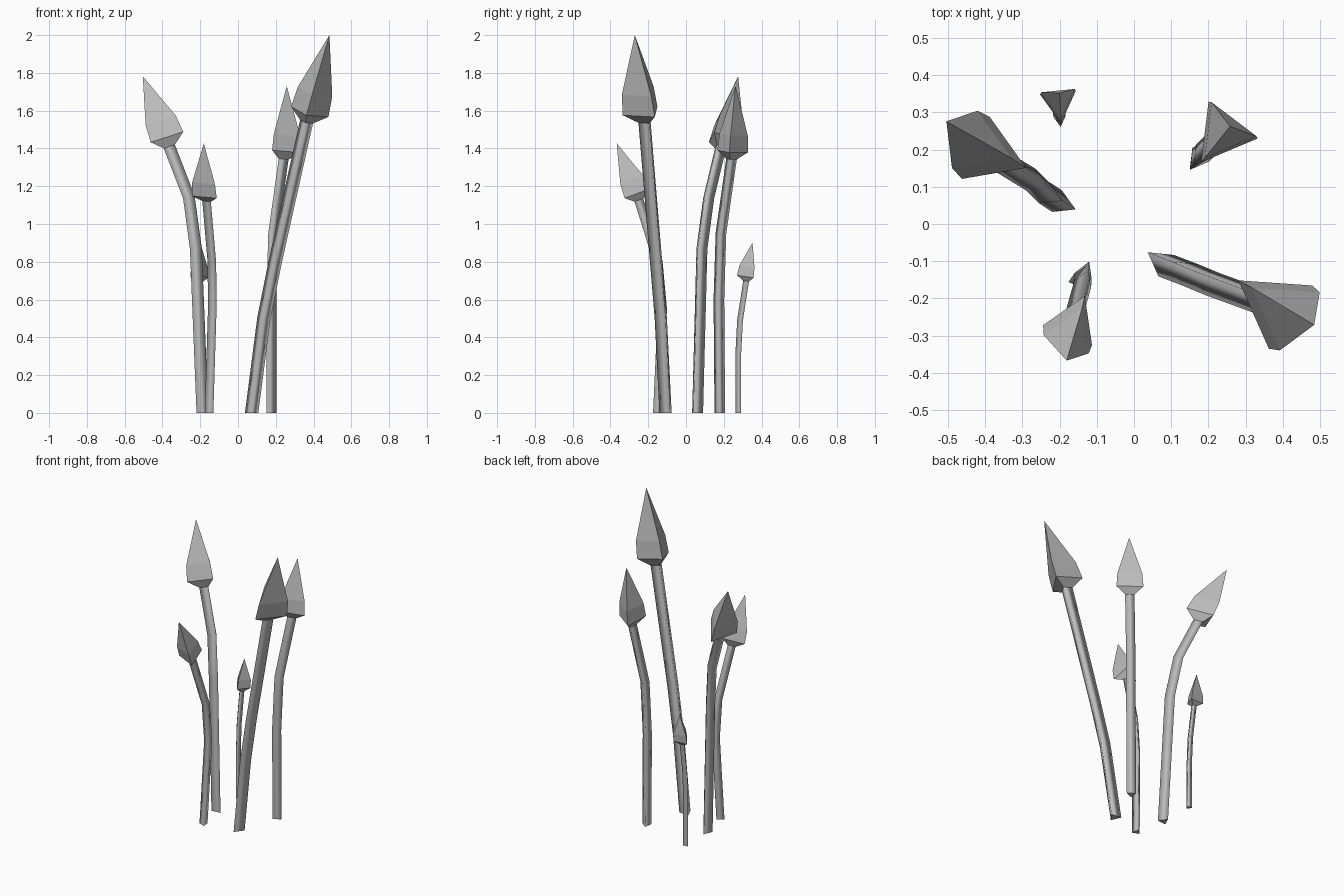
import bpy, bmesh, math
from mathutils import Vector

cube = bpy.data.objects.get("Cube")
if cube:
    bpy.data.objects.remove(cube, do_unlink=True)

grey = bpy.data.materials.new("plain grey")
grey.use_nodes = True
colour = (0.5, 0.5, 0.5, 1)
grey.diffuse_color = colour
grey.node_tree.nodes["Principled BSDF"].inputs["Base Color"].default_value = colour


def ring(bm, centre, axis, radius, turn):
    """Triangular ring square to the axis; turn is the plan angle of its first corner."""
    axis = axis.normalized()
    ref = Vector((math.cos(turn), math.sin(turn), 0))
    u = (ref - axis * ref.dot(axis)).normalized()
    v = axis.cross(u)
    angles = [math.tau * i / 3 for i in range(3)]
    return [bm.verts.new(centre + radius * (u * math.cos(a) + v * math.sin(a))) for a in angles]


def bridge(bm, low, high, smooth):
    for i in range(3):
        j = (i + 1) % 3
        bm.faces.new((low[i], low[j], high[j], high[i])).smooth = smooth


def finish(bm, name):
    bmesh.ops.recalc_face_normals(bm, faces=bm.faces)
    mesh = bpy.data.meshes.new(name)
    bm.to_mesh(mesh)
    bm.free()
    mesh.materials.append(grey)
    bpy.context.collection.objects.link(bpy.data.objects.new(name, mesh))


def stalk(name, path, tip, size, turn):
    """Bent three-sided stem carrying a three-sided bud of the given radius."""
    path, tip, turn = [Vector(p) for p in path], Vector(tip), math.radians(turn)
    neck = path[-1]
    axis = (tip - neck).normalized()
    thick = size * 0.345

    # Stem
    bm = bmesh.new()
    rings = []
    for i, p in enumerate(path):
        if i == 0:
            way = Vector((0, 0, 1))
        elif i == len(path) - 1:
            way = axis
        else:
            way = (p - path[i - 1]).normalized() + (path[i + 1] - p).normalized()
        rings.append(ring(bm, p, way, thick, turn))
    for low, high in zip(rings, rings[1:]):
        bridge(bm, low, high, True)
    bm.faces.new(rings[0])
    finish(bm, name + "_stem")

    # Bud
    bm = bmesh.new()
    collar = ring(bm, neck, axis, thick, turn)
    wide = ring(bm, neck + axis * size * 0.42, axis, size, turn)
    upper = ring(bm, neck + axis * size * 1.36, axis, size * 0.92, turn)
    bridge(bm, collar, wide, False)
    bridge(bm, wide, upper, False)
    point = bm.verts.new(tip)
    for i in range(3):
        bm.faces.new((upper[i], upper[(i + 1) % 3], point))
    finish(bm, name + "_bud")


stalk("tall_left", [(.07, -.1, 0), (.135, -.125, .5), (.195, -.15, .8), (.361, -.211, 1.54)],
      (.484, -.271, 2), .119, 24)
stalk("tall_right", [(-.19, .054, 0), (-.225, .077, .87), (-.262, .113, 1.14), (-.365, .176, 1.405)],
      (-.504, .276, 1.782), .106, -24)
stalk("front_right", [(-.148, -.152, 0), (-.131, -.127, .55), (-.133, -.15, .8), (-.161, -.251, 1.125)],
      (-.181, -.367, 1.427), .082, 68)
stalk("back_left", [(.17, .177, 0), (.17, .172, .6), (.18, .183, .95), (.235, .239, 1.343)],
      (.258, .262, 1.73), .095, -7)
stalk("small_back", [(-.199, .28, 0), (-.199, .28, .3), (-.2, .29, .49), (-.202, .322, .697)],
      (-.2, .352, .902), .056, 36)
